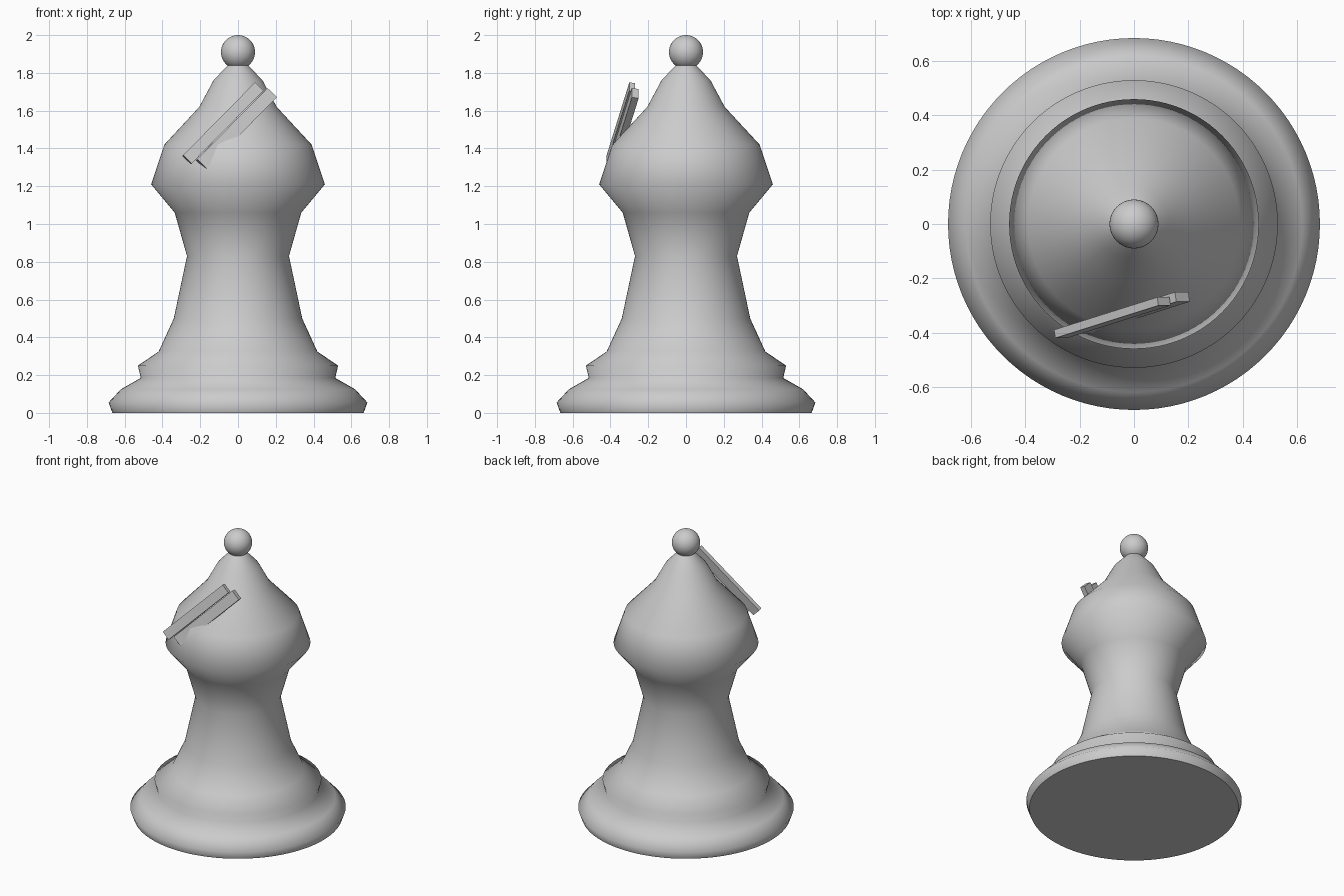
import bpy
import bmesh
import math
from mathutils import Vector

cube = bpy.data.objects.get("Cube")
if cube:
    bpy.data.objects.remove(cube, do_unlink=True)

# One plain grey for the whole piece
grey = bpy.data.materials.new("plain grey")
grey.use_nodes = True
grey.diffuse_color = (0.6, 0.6, 0.6, 1)
grey.node_tree.nodes["Principled BSDF"].inputs["Base Color"].default_value = (0.6, 0.6, 0.6, 1)


def finish(name, bm):
    bmesh.ops.recalc_face_normals(bm, faces=bm.faces)
    mesh = bpy.data.meshes.new(name)
    bm.to_mesh(mesh)
    bm.free()
    mesh.materials.append(grey)
    obj = bpy.data.objects.new(name, mesh)
    bpy.context.collection.objects.link(obj)
    return obj


# Turned body: outline from foot to neck, spun about z
PROFILE = [(0.665, 0), (0.685, 0.055), (0.62, 0.125), (0.515, 0.185),
           (0.53, 0.25), (0.42, 0.325), (0.34, 0.5), (0.27, 0.83),
           (0.335, 1.06), (0.46, 1.21), (0.39, 1.42), (0.205, 1.62),
           (0.13, 1.76), (0.055, 1.84)]
bm = bmesh.new()
verts = [bm.verts.new((r, 0, z)) for r, z in PROFILE]
edges = [bm.edges.new(pair) for pair in zip(verts, verts[1:])]
bmesh.ops.spin(bm, geom=verts + edges, cent=(0, 0, 0), axis=(0, 0, 1),
               angle=math.tau, steps=96)
bmesh.ops.remove_doubles(bm, verts=bm.verts, dist=0.0005)
bmesh.ops.holes_fill(bm, edges=[e for e in bm.edges if e.is_boundary], sides=0)
for face in bm.faces:
    face.smooth = len(face.verts) == 4
finish("body", bm)

# Ball on the tip
bm = bmesh.new()
bmesh.ops.create_uvsphere(bm, u_segments=48, v_segments=24, radius=0.09)
bmesh.ops.translate(bm, verts=bm.verts, vec=(0, 0, 1.91))
for face in bm.faces:
    face.smooth = True
finish("tip_ball", bm)


# Two slanted bars side by side on the front of the head
def bar(name, corner, along, across, depth):
    bm = bmesh.new()
    corner, along, across = Vector(corner), Vector(along), Vector(across)
    inward = along.cross(across).normalized() * depth
    bmesh.ops.create_cube(bm, size=1)
    for v in bm.verts:
        a, b, c = (t + 0.5 for t in v.co)
        v.co = corner + along * a + across * b + inward * c
    finish(name, bm)


bar("upper_bar", (-0.29, -0.42, 1.365), (0.38, 0.12, 0.385), (0.045, 0, -0.044), 0.031)
bar("lower_bar", (-0.216, -0.404, 1.343), (0.372, 0.118, 0.377), (0.05, 0, -0.049), 0.036)
